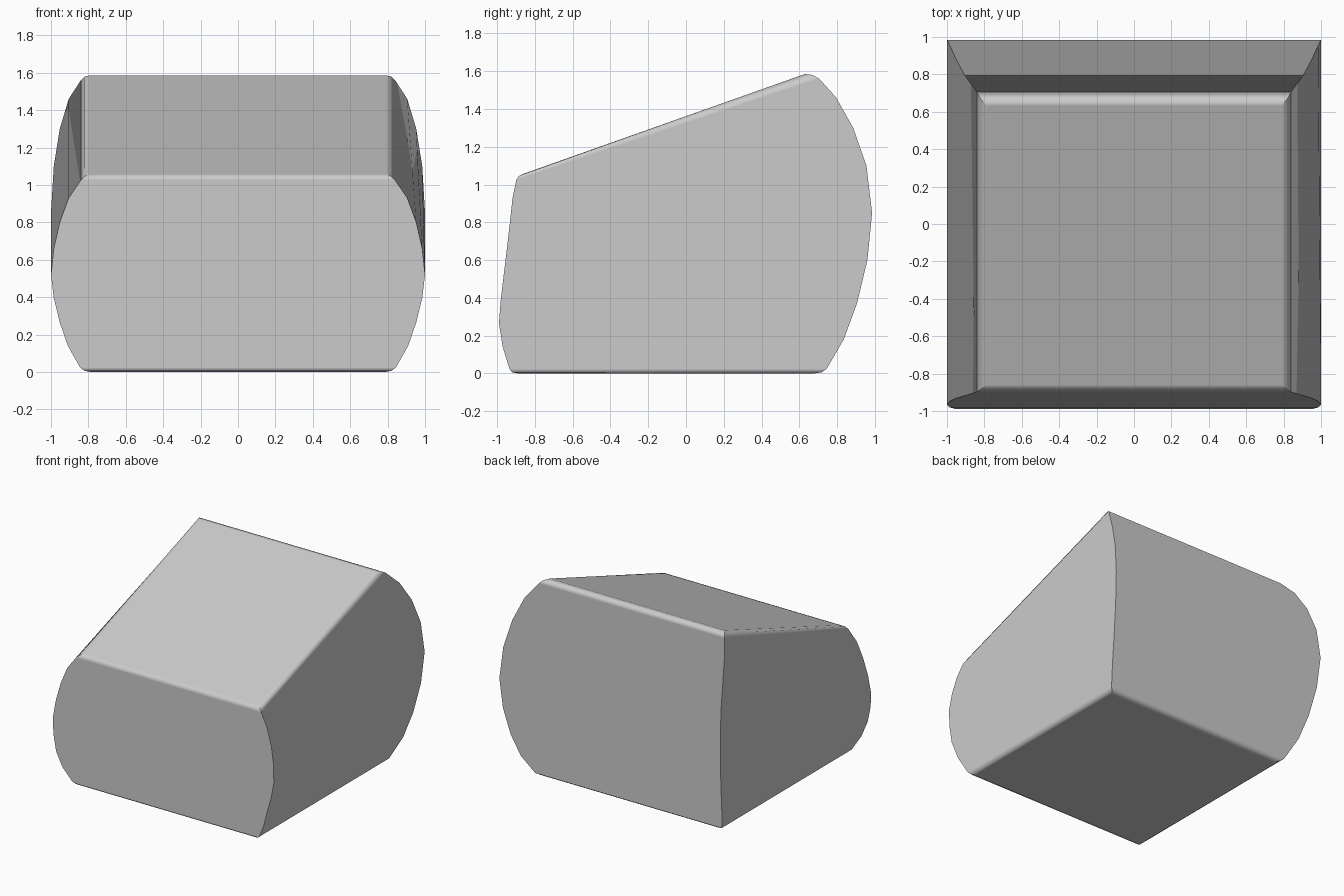
import bpy, bmesh
from mathutils import Vector

if "Cube" in bpy.data.objects:
    bpy.data.objects.remove(bpy.data.objects["Cube"])

# Horizontal rings, bottom to top: half width, front y, front z, back y, back z
rings = [
    (0.79, -0.89, 0.00, 0.68, 0.00),
    (0.82, -0.92, 0.006, 0.72, 0.007),
    (0.845, -0.935, 0.025, 0.745, 0.025),
    (0.91, -0.97, 0.14, 0.835, 0.18),
    (0.953, -0.99, 0.265, 0.905, 0.37),
    (0.985, -0.98, 0.395, 0.96, 0.60),
    (1.00, -0.965, 0.52, 0.985, 0.85),
    (0.985, -0.948, 0.66, 0.955, 1.10),
    (0.953, -0.932, 0.80, 0.885, 1.30),
    (0.905, -0.918, 0.93, 0.795, 1.46),
    (0.84, -0.898, 1.025, 0.705, 1.56),
    (0.82, -0.885, 1.045, 0.67, 1.58),
    (0.79, -0.86, 1.057, 0.63, 1.585),
]

# Bulging wedge body
bm = bmesh.new()
loops = [[bm.verts.new(p) for p in ((-w, fy, fz), (w, fy, fz), (w, by, bz), (-w, by, bz))]
         for w, fy, fz, by, bz in rings]
bm.faces.new(loops[0][::-1])
bm.faces.new(loops[-1])
for low, high in zip(loops, loops[1:]):
    for i in range(4):
        j = (i + 1) % 4
        bm.faces.new((low[i], low[j], high[j], high[i]))
mesh = bpy.data.meshes.new("wedge_body")
bm.to_mesh(mesh)
bm.free()
body = bpy.data.objects.new("wedge_body", mesh)
bpy.context.collection.objects.link(body)

# Even shading on each side, blending to the caps over the rounded rims
for poly in mesh.polygons:
    poly.use_smooth = True
down, up = mesh.polygons[0].normal.copy(), mesh.polygons[1].normal.copy()
sides = [Vector(v) for v in ((0, -1, 0), (1, 0, 0), (0, 1, 0), (-1, 0, 0))]
last = len(rings) - 1
normals = [None] * len(mesh.loops)
for poly in mesh.polygons:
    side = sides[(poly.index - 2) % 4]
    for li in poly.loop_indices:
        ring = mesh.loops[li].vertex_index // 4
        blend = {0: down, 1: (down + side).normalized(),
                 last - 1: (up + side).normalized(), last: up}
        normals[li] = blend.get(ring, side)
mesh.normals_split_custom_set(normals)
